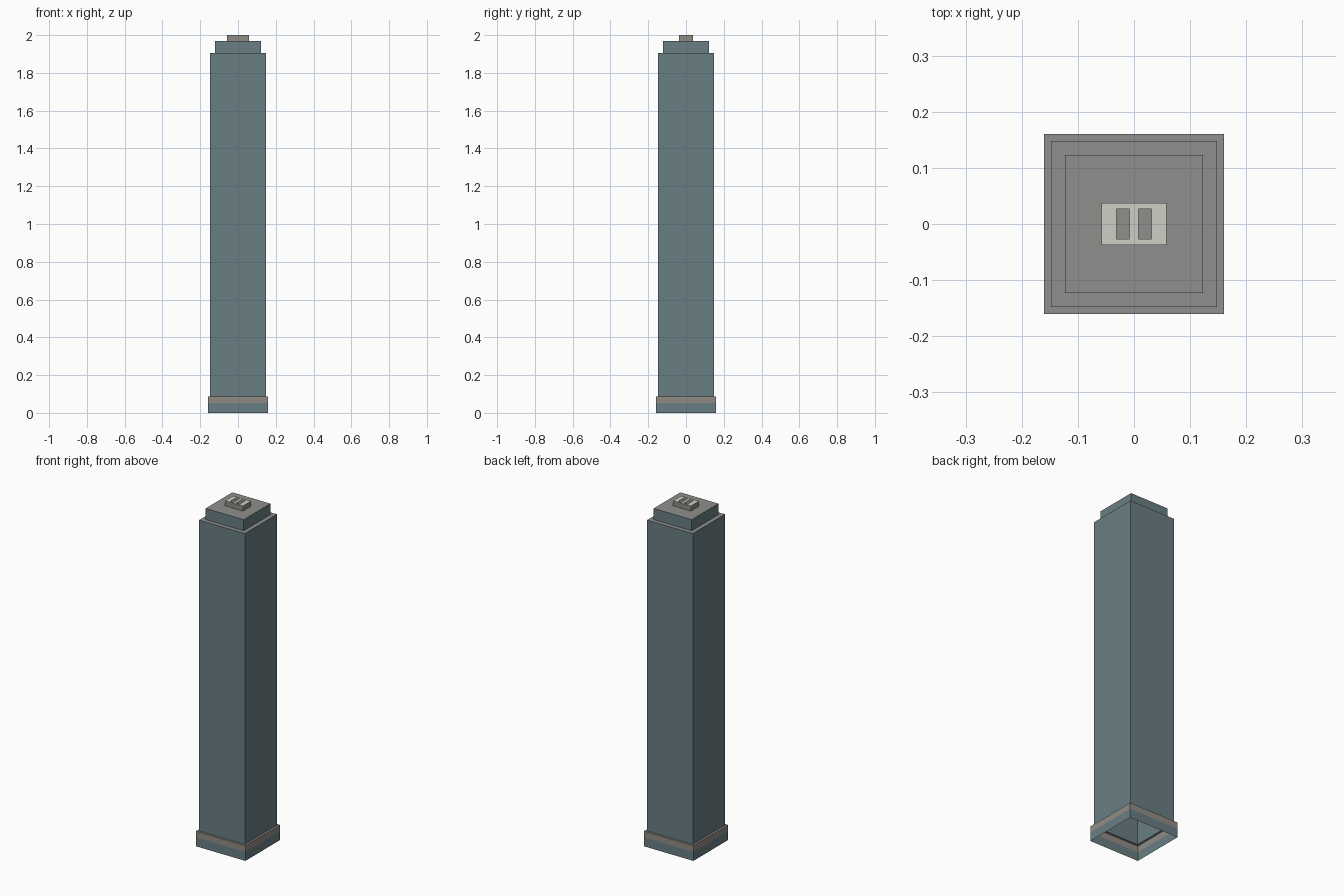
import bpy, bmesh

if "Cube" in bpy.data.objects:
    bpy.data.objects.remove(bpy.data.objects["Cube"])


def material(name, rgb):
    """Flat colour given as sRGB 0-255, stored as linear."""
    m = bpy.data.materials.new(name)
    lin = [(c / 255 / 12.92) if c < 11 else ((c / 255 + 0.055) / 1.055) ** 2.4 for c in rgb]
    m.diffuse_color = (*lin, 1)
    m.use_nodes = True
    m.node_tree.nodes["Principled BSDF"].inputs["Base Color"].default_value = m.diffuse_color
    return m


GLASS = material("blue grey glass", (106, 126, 133))
STONE = material("taupe stone", (145, 139, 132))
ROOF = material("roof grey", (143, 144, 140))
PALE = material("pale concrete", (207, 205, 197))


def finish(name, bm, mats):
    mesh = bpy.data.meshes.new(name)
    bm.to_mesh(mesh)
    bm.free()
    for m in mats:
        mesh.materials.append(m)
    obj = bpy.data.objects.new(name, mesh)
    bpy.context.collection.objects.link(obj)
    return obj


def ring(bm, half_x, half_y, z, cx=0.0):
    return [bm.verts.new((cx + sx * half_x, sy * half_y, z))
            for sx, sy in ((-1, -1), (1, -1), (1, 1), (-1, 1))]


def bridge(bm, a, b, index):
    for i in range(4):
        j = (i + 1) % 4
        bm.faces.new((a[i], a[j], b[j], b[i])).material_index = index


def square_shell(name, profile, mats, inner=None):
    """Square storey, open below, with a ledge or a closed roof.
    profile: (half width, z, material index of the wall below)."""
    bm = bmesh.new()
    last = ring(bm, profile[0][0], profile[0][0], profile[0][1])
    for half, z, index in profile[1:]:
        new = ring(bm, half, half, z)
        bridge(bm, last, new, index)
        last = new
    if inner:
        bridge(bm, last, ring(bm, inner, inner, profile[-1][1]), len(mats) - 1)
    else:
        bm.faces.new(last).material_index = len(mats) - 1
    return finish(name, bm, mats)


# Podium with stone band, shaft and setback crown
Z_BASE, Z_SHAFT, Z_CROWN, Z_TOP = 0.088, 1.905, 1.97, 2.0
square_shell("podium", [(0.16, 0, 0), (0.16, 0.052, 0), (0.16, Z_BASE, 1)],
             [GLASS, STONE, ROOF], inner=0.148)
square_shell("tower_shaft", [(0.148, Z_BASE, 0), (0.148, Z_SHAFT, 0)],
             [GLASS, ROOF], inner=0.123)
square_shell("crown", [(0.123, Z_SHAFT, 0), (0.123, Z_CROWN, 0)], [GLASS, ROOF])

# Rooftop plant housing: pale top pierced by two shafts open to the roof
bm = bmesh.new()
xs = (-0.058, -0.031, -0.008, 0.008, 0.031, 0.058)
ys = (-0.0375, -0.027, 0.027, 0.0375)
grid = [[bm.verts.new((x, y, Z_TOP)) for x in xs] for y in ys]
for r in range(3):
    for c in range(5):
        if r == 1 and c in (1, 3):
            continue
        bm.faces.new((grid[r][c], grid[r][c + 1], grid[r + 1][c + 1], grid[r + 1][c]))
rim = [e for e in bm.edges if e.is_boundary]
walls = bmesh.ops.extrude_edge_only(bm, edges=rim)["geom"]
for v in (g for g in walls if isinstance(g, bmesh.types.BMVert)):
    v.co.z = Z_CROWN
bmesh.ops.recalc_face_normals(bm, faces=bm.faces)
for f in bm.faces:
    centre = f.calc_center_median()
    outer = abs(centre.x) > 0.0575 or abs(centre.y) > 0.037
    f.material_index = 1 if outer and abs(f.normal.z) < 0.5 else 0
finish("roof_plant_housing", bm, [PALE, STONE])
